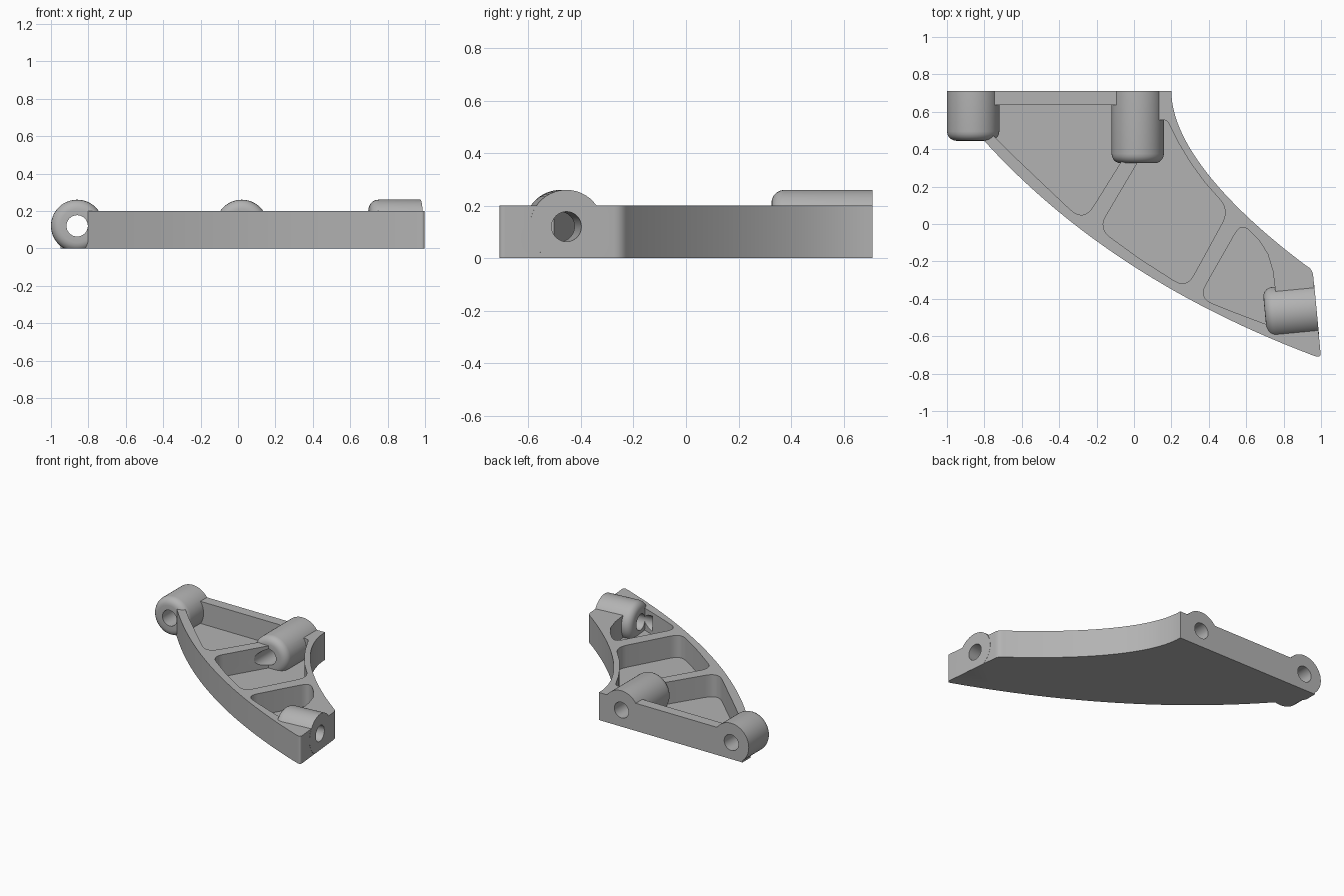
import bpy, bmesh, math
from mathutils import Vector
from mathutils.geometry import interpolate_bezier

if "Cube" in bpy.data.objects:
    bpy.data.objects.remove(bpy.data.objects["Cube"])

HEIGHT, FLOOR, BACK = 0.2, 0.04, 0.71
BOSS_R, BORE_R, AXIS_Z = 0.14, 0.057, 0.12

grey = bpy.data.materials.new("plain_grey")
grey.use_nodes = True
grey.diffuse_color = (0.45, 0.45, 0.45, 1)
grey.node_tree.nodes["Principled BSDF"].inputs["Base Color"].default_value = (0.45, 0.45, 0.45, 1)


def add_object(name, bm):
    bmesh.ops.recalc_face_normals(bm, faces=bm.faces)
    mesh = bpy.data.meshes.new(name)
    bm.to_mesh(mesh)
    bm.free()
    mesh.materials.append(grey)
    obj = bpy.data.objects.new(name, mesh)
    bpy.context.collection.objects.link(obj)
    return obj


def curve(a, b, c, d, count=32):
    points = interpolate_bezier(*[Vector((*p, 0)) for p in (a, b, c, d)], count)
    return [(p.x, p.y, 0) for p in points]


def rounded(corners, steps=6):
    """Turn (x, y, setback) corners into a loop with rounded corners."""
    loop = []
    for i, (x, y, setback) in enumerate(corners):
        p = Vector((x, y))
        if not setback:
            loop.append(p)
            continue
        a = p + (Vector(corners[i - 1][:2]) - p).normalized() * setback
        b = p + (Vector(corners[(i + 1) % len(corners)][:2]) - p).normalized() * setback
        for k in range(steps + 1):
            t = k / steps
            loop.append(a * (1 - t) ** 2 + p * 2 * t * (1 - t) + b * t * t)
    return loop


def prism(name, corners, z0, z1):
    bm = bmesh.new()
    face = bm.faces.new([bm.verts.new((p.x, p.y, z0)) for p in rounded(corners)])
    top = bmesh.ops.extrude_face_region(bm, geom=[face])["geom"]
    verts = [v for v in top if isinstance(v, bmesh.types.BMVert)]
    bmesh.ops.translate(bm, verts=verts, vec=(0, 0, z1 - z0))
    return add_object(name, bm)


def rod(name, end, direction, length, radius, soft=0.0):
    """Horizontal cylinder running inward from its end; its inner rim may be rounded."""
    bm = bmesh.new()
    bmesh.ops.create_cone(bm, cap_ends=True, segments=48, radius1=radius,
                          radius2=radius, depth=length)
    bmesh.ops.translate(bm, verts=bm.verts, vec=(0, 0, length / 2))
    if soft:
        rim = [e for e in bm.edges if all(v.co.z > length - 0.001 for v in e.verts)]
        bmesh.ops.bevel(bm, geom=rim, offset=soft, segments=5, profile=0.5,
                        affect='EDGES')
    axis = Vector((*direction, 0)).normalized()
    turn = Vector((0, 0, 1)).rotation_difference(axis).to_matrix()
    bmesh.ops.rotate(bm, verts=bm.verts, matrix=turn)
    bmesh.ops.translate(bm, verts=bm.verts, vec=(*end, AXIS_Z))
    # trim level with the underside
    cut = bmesh.ops.bisect_plane(bm, geom=bm.verts[:] + bm.edges[:] + bm.faces[:],
                                 plane_co=(0, 0, 0), plane_no=(0, 0, 1), clear_inner=True)
    edges = [e for e in cut["geom_cut"] if isinstance(e, bmesh.types.BMEdge)]
    if edges:
        bmesh.ops.holes_fill(bm, edges=[e for e in bm.edges if e.is_boundary])
    return add_object(name, bm)


def combine(target, tool, operation):
    mod = target.modifiers.new(tool.name, 'BOOLEAN')
    mod.operation, mod.solver, mod.object = operation, 'EXACT', tool
    bpy.context.view_layer.objects.active = target
    bpy.ops.object.modifier_apply(modifier=mod.name)
    bpy.data.objects.remove(tool)


# curved plate
inner = curve((0.2, BACK), (0.2, 0.38), (0.62, 0.0), (0.92, -0.222))
outer = curve((0.95, -0.70), (0.141, -0.393), (-0.492, 0.047), (-0.95, 0.62))
outline = inner + [(0.955, -0.245, 0.03), (1.0, -0.717, 0.03)] + outer + [(-0.95, BACK, 0)]
bracket = prism("bracket_plate", outline, 0, HEIGHT)

# pockets, leaving the rim, the ribs and the floor
back_pocket = [(-0.80, 0.635, 0), (-0.80, 0.52, 0), (-0.66, 0.38, 0), (-0.5, 0.228, 0),
               (-0.27, 0.01, 0.1), (0.02, 0.475, 0), (0.02, 0.635, 0)]
middle_pocket = [(0.02, 0.545, 0), (0.02, 0.33, 0), (-0.19, -0.025, 0.08),
                 (0.03, -0.185, 0), (0.28, -0.345, 0.08), (0.51, 0.075, 0.08),
                 (0.38, 0.22, 0), (0.30, 0.33, 0), (0.24, 0.43, 0), (0.175, 0.56, 0.03)]
end_pocket = [(0.345, -0.395, 0.08), (0.55, -0.477, 0), (0.77, -0.56, 0.04),
              (0.755, -0.35, 0), (0.742, -0.25, 0), (0.715, -0.16, 0), (0.67, -0.09, 0),
              (0.575, 0.01, 0.07)]
for corners in (back_pocket, middle_pocket, end_pocket):
    combine(bracket, prism("pocket_cutter", corners, FLOOR, HEIGHT + 0.1), 'DIFFERENCE')

# bored bosses: outer end, inward direction, boss length, bore length
bosses = [((-0.86, BACK), (0, -1), 0.265, 0.32),
          ((0.02, BACK), (0, -1), 0.385, 0.50),
          ((0.976, -0.455), (-0.47, -0.045), 0.277, 0.36)]
for end, direction, length, _ in bosses:
    combine(bracket, rod("boss", end, direction, length, BOSS_R, 0.05), 'UNION')
for end, direction, _, depth in bosses:
    start = Vector(end) - Vector(direction).normalized() * 0.05
    combine(bracket, rod("bore_cutter", start, direction, depth + 0.05, BORE_R), 'DIFFERENCE')

# smooth curved walls, crisp edges
bpy.ops.object.select_all(action='DESELECT')
bracket.select_set(True)
bpy.context.view_layer.objects.active = bracket
bpy.ops.object.shade_smooth_by_angle(angle=math.radians(30))
